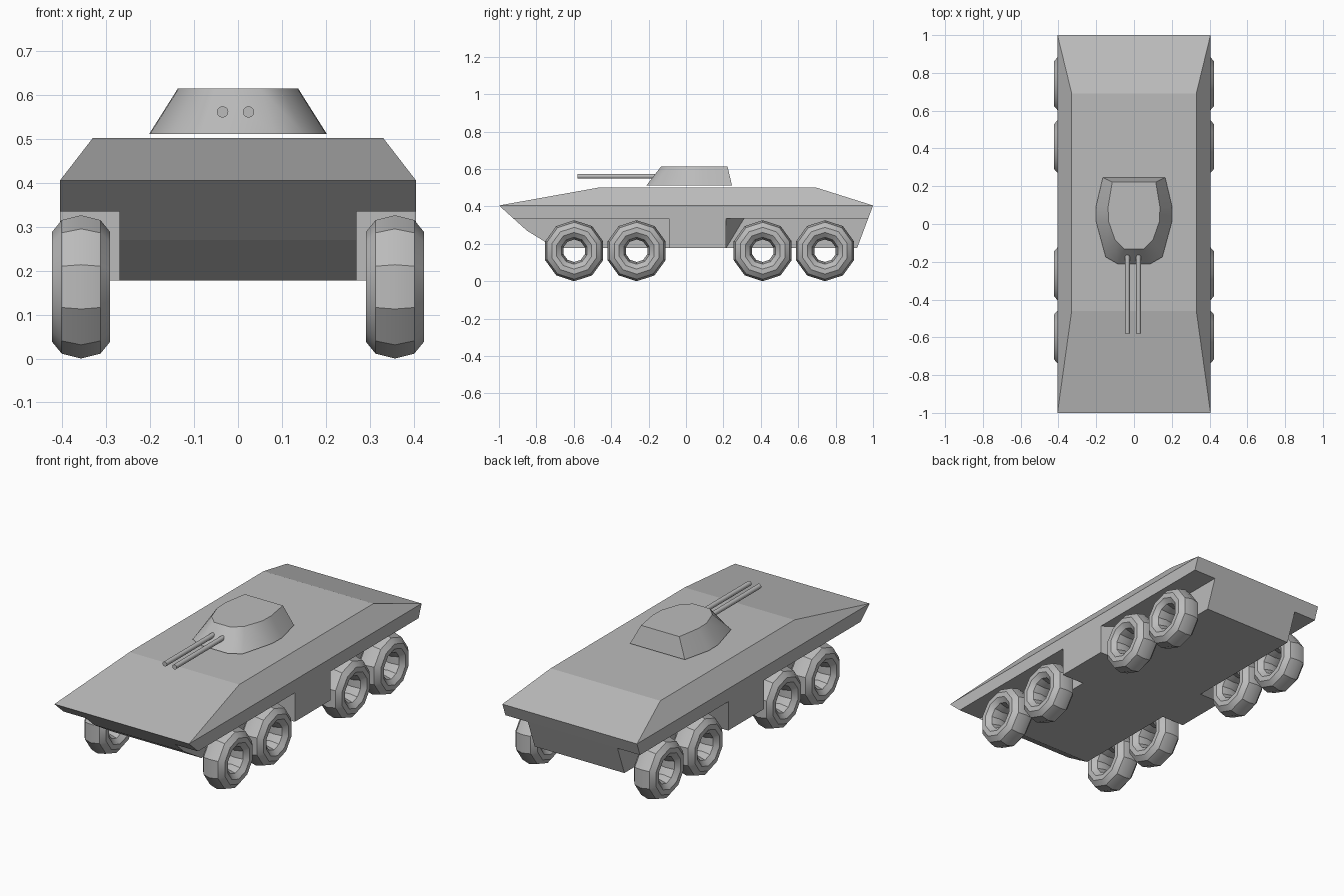
import bpy, bmesh, math
from mathutils import Matrix

cube = bpy.data.objects.get("Cube")
if cube:
    bpy.data.objects.remove(cube, do_unlink=True)

grey = bpy.data.materials.new("armour_grey")
grey.use_nodes = True
grey.diffuse_color = (0.5, 0.5, 0.5, 1)
grey.node_tree.nodes["Principled BSDF"].inputs["Base Color"].default_value = (0.5, 0.5, 0.5, 1)


def finish(name, bm, smooth=None):
    bmesh.ops.recalc_face_normals(bm, faces=bm.faces)
    mesh = bpy.data.meshes.new(name)
    bm.to_mesh(mesh)
    bm.free()
    mesh.materials.append(grey)
    ob = bpy.data.objects.new(name, mesh)
    bpy.context.scene.collection.objects.link(ob)
    if smooth:
        bpy.ops.object.select_all(action='DESELECT')
        ob.select_set(True)
        bpy.context.view_layer.objects.active = ob
        bpy.ops.object.shade_smooth_by_angle(angle=math.radians(smooth))
    return ob


def loft(name, rings, capped=True, closed=False, smooth=None):
    """Skin a list of equal-length point rings."""
    bm = bmesh.new()
    loops = [[bm.verts.new(p) for p in ring] for ring in rings]
    n = len(loops[0])
    pairs = list(zip(loops, loops[1:])) + ([(loops[-1], loops[0])] if closed else [])
    for a, b in pairs:
        for i in range(n):
            j = (i + 1) % n
            bm.faces.new((a[i], a[j], b[j], b[i]))
    if capped:
        bm.faces.new(loops[0])
        bm.faces.new(loops[-1])
    return finish(name, bm, smooth)


def rect(w, front, back, z):
    return [(-w, front, z), (w, front, z), (w, back, z), (-w, back, z)]


# Upper hull: sponson underside, waist line, sloped deck
loft("upper_hull", [rect(0.405, -0.922, 0.974, 0.335),
                    rect(0.405, -1, 1, 0.405),
                    rect(0.33, -0.46, 0.692, 0.502)])

# Narrow lower hull between the wheels
belly = [(-0.922, 0.335), (-0.85, 0.27), (-0.70, 0.178), (0.915, 0.178), (0.974, 0.335)]
loft("lower_hull", [[(x, y, z) for y, z in belly] for x in (-0.27, 0.27)])

# Full-width side blocks between the wheel wells, with a raked rear wall
for side, s in (("left", 1), ("right", -1)):
    inner = [(-0.09, 0.178), (0.215, 0.178), (0.31, 0.335), (-0.09, 0.335)]
    outer = [(-0.09, 0.178), (0.215, 0.178), (0.215, 0.335), (-0.09, 0.335)]
    loft(side + "_side_block", [[(s * 0.27, y, z) for y, z in inner],
                                [(s * 0.405, y, z) for y, z in outer]])


# Turret: mirrored half outlines for base and roof
def outline(half, z):
    return [(x, y, z) for x, y in half] + [(-x, y, z) for x, y in reversed(half)]


turret_base = [(0.165, 0.246), (0.202, 0.09), (0.2, 0.01), (0.15, -0.175), (0.085, -0.212)]
turret_roof = [(0.115, 0.222), (0.137, 0.09), (0.135, 0.015), (0.1, -0.085), (0.05, -0.133)]
loft("turret", [outline(turret_base, 0.511), outline(turret_roof, 0.614)], smooth=32)

# Twin gun barrels
for side, x in (("left", 0.024), ("right", -0.035)):
    bm = bmesh.new()
    bmesh.ops.create_cone(bm, cap_ends=True, segments=12, radius1=0.013, radius2=0.013, depth=0.44,
                          matrix=Matrix.Translation((x, -0.36, 0.561)) @ Matrix.Rotation(math.pi / 2, 4, 'X'))
    finish(side + "_gun_barrel", bm, 35)

# Ten-sided open tyres: (offset across the tread, radius)
half_tyre = [(0.044, 0.152), (0.066, 0.125), (0.066, 0.098), (0.045, 0.072)]
section = [(0, 0.163)] + half_tyre + [(0, 0.06)] + [(-x, r) for x, r in reversed(half_tyre)]
axles = {"front": -0.598, "second": -0.264, "third": 0.41, "rear": 0.743}
for axle, y in axles.items():
    for side, s in (("left", 1), ("right", -1)):
        rings = []
        for k in range(10):
            a = math.pi / 2 + k * math.tau / 10
            rings.append([(s * 0.357 + x, y + r * math.cos(a), 0.163 + r * math.sin(a))
                          for x, r in section])
        loft(f"{axle}_{side}_wheel", rings, capped=False, closed=True, smooth=30)
